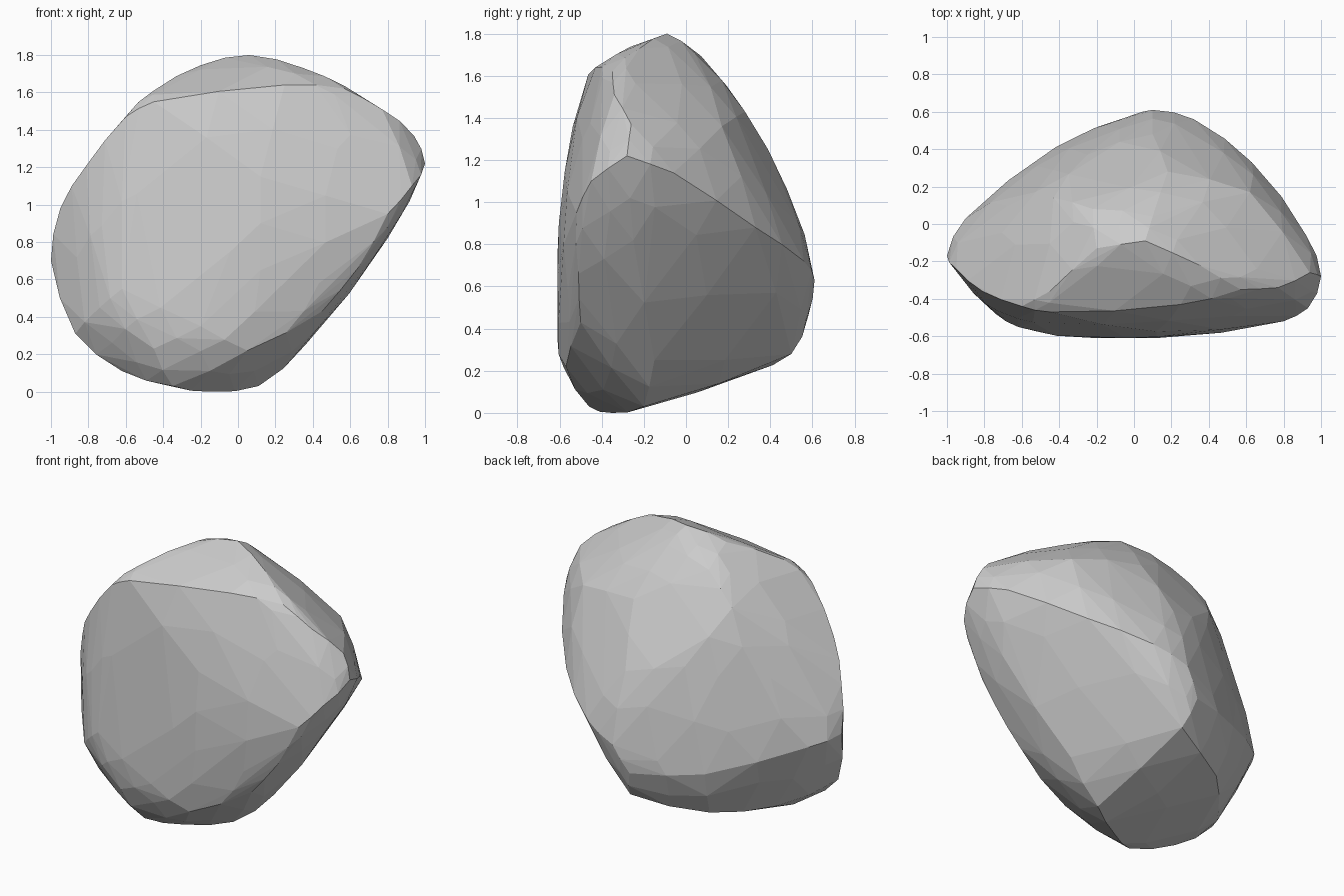
import bpy, bmesh, math

# Corner points of the chipped boulder, grouped by region
points = [
    # crown and upper rim
    (0.06, -0.09, 1.80), (-0.20, -0.13, 1.745), (0.10, 0.04, 1.71),
    (0.35, -0.22, 1.73), (-0.45, -0.36, 1.61), (0.25, -0.43, 1.64),
    (0.57, -0.35, 1.62), (0.77, -0.34, 1.51), (-0.60, -0.44, 1.47),
    # left side
    (-0.81, -0.36, 1.21), (-0.95, -0.24, 0.98), (-1.00, -0.17, 0.70),
    (-0.74, -0.48, 0.45), (-0.87, -0.32, 0.31), (-0.62, -0.36, 0.11),
    (-0.90, 0.03, 0.66),
    # right side
    (1.00, -0.28, 1.22), (0.94, -0.26, 1.37), (0.93, -0.45, 1.10),
    (0.92, -0.06, 1.14), (0.80, -0.25, 0.82), (0.36, -0.15, 0.25),
    # front
    (0.12, -0.575, 1.15), (0.12, -0.61, 0.65), (-0.20, -0.61, 0.35),
    (-0.62, -0.55, 0.55), (-0.45, -0.47, 1.55), (0.80, -0.52, 0.95),
    (0.64, -0.51, 0.66), (0.45, -0.50, 0.43), (0.05, -0.57, 0.22),
    (-0.45, -0.56, 0.23),
    # base
    (-0.35, -0.46, 0.03), (-0.15, -0.35, 0.00), (0.11, -0.20, 0.03),
    (-0.65, 0.00, 0.20), (-0.38, 0.30, 0.20),
    # back
    (0.10, 0.61, 0.63), (0.05, 0.50, 0.28), (0.32, 0.56, 0.72),
    (0.63, 0.33, 0.88), (-0.42, 0.41, 0.50), (0.00, 0.58, 0.46),
    (0.10, 0.48, 1.06), (0.18, 0.28, 1.43), (0.62, 0.17, 1.36),
    (-0.25, 0.37, 1.14), (-0.60, 0.18, 1.03), (-0.22, 0.08, 1.65),
    (-0.43, 0.14, 1.48),
]


def wrap(coords):
    """Closed convex solid around the given points."""
    bm = bmesh.new()
    for p in coords:
        bm.verts.new(p)
    bmesh.ops.convex_hull(bm, input=bm.verts)
    loose = [v for v in bm.verts if not v.link_faces]
    bmesh.ops.delete(bm, geom=loose, context='VERTS')
    bmesh.ops.recalc_face_normals(bm, faces=bm.faces)
    bm.normal_update()
    return bm


# Rough block, then chips: each edge midpoint is pushed out a little
rough = wrap(points)
chips = [v.co.copy() for v in rough.verts]
for e in rough.edges:
    a, b = e.verts
    d = b.co - a.co
    push = (b.normal * d.dot(b.normal) - a.normal * d.dot(a.normal)) / 8
    if push.length > 0.018:
        push *= 0.018 / push.length
    mid = (a.co + b.co) / 2 + push
    mid.x = max(-1.0, min(1.0, mid.x))
    mid.y = max(-0.61, min(0.61, mid.y))
    mid.z = max(0.0, min(1.8, mid.z))
    chips.append(mid)
rough.free()

# Final boulder with nearly flat neighbours merged
bm = wrap(chips)
bmesh.ops.dissolve_limit(bm, angle_limit=math.radians(2),
                         verts=bm.verts, edges=bm.edges)
mesh = bpy.data.meshes.new("boulder")
bm.to_mesh(mesh)
bm.free()
boulder = bpy.data.objects.new("boulder", mesh)
bpy.context.collection.objects.link(boulder)
